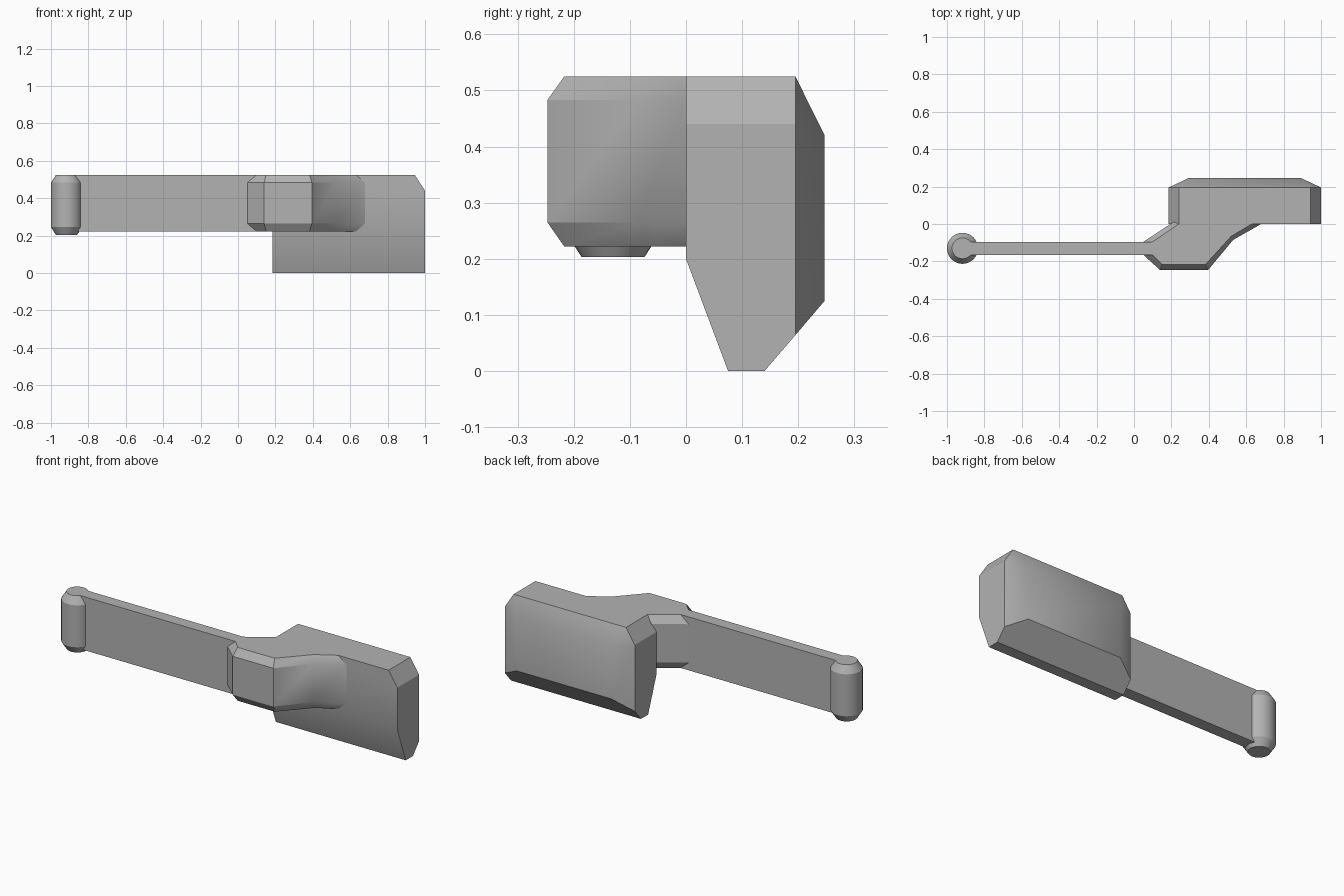
import bpy, bmesh, math

cube = bpy.data.objects.get("Cube")
if cube:
    bpy.data.objects.remove(cube, do_unlink=True)

grey = bpy.data.materials.new("plain_grey")
grey.use_nodes = True
colour = (0.45, 0.45, 0.45, 1)
grey.diffuse_color = colour
grey.node_tree.nodes["Principled BSDF"].inputs["Base Color"].default_value = colour

BOTTOM, LOW, HIGH, TOP = 0.222, 0.265, 0.483, 0.525
ARM_Y, ARM_HALF = -0.13, 0.035


def finish(name, bm):
    """Turn a bmesh into a shaded grey object."""
    bmesh.ops.recalc_face_normals(bm, faces=bm.faces)
    mesh = bpy.data.meshes.new(name)
    bm.to_mesh(mesh)
    bm.free()
    mesh.materials.append(grey)
    obj = bpy.data.objects.new(name, mesh)
    bpy.context.collection.objects.link(obj)
    bpy.ops.object.select_all(action="DESELECT")
    obj.select_set(True)
    bpy.context.view_layer.objects.active = obj
    bpy.ops.object.shade_smooth_by_angle(angle=math.radians(30))
    return obj


def loft(name, levels):
    """Skin a stack of (outline, z) levels and cap both ends."""
    bm = bmesh.new()
    rings = [[bm.verts.new((x, y, z)) for x, y in outline] for outline, z in levels]
    count = len(rings[0])
    for a, b in zip(rings, rings[1:]):
        for i in range(count):
            j = (i + 1) % count
            bm.faces.new((a[i], a[j], b[j], b[i]))
    bm.faces.new(rings[0])
    bm.faces.new(rings[-1])
    return finish(name, bm)


def circle(x, y, radius, sides=32):
    steps = [2 * math.pi * i / sides for i in range(sides)]
    return [(x + radius * math.cos(a), y + radius * math.sin(a)) for a in steps]


# Pivot pin with chamfered ends
wide, narrow = circle(-0.917, ARM_Y, 0.083), circle(-0.917, ARM_Y, 0.056)
loft("pivot_pin", [(narrow, 0.203), (wide, 0.245), (wide, HIGH), (narrow, TOP)])

# Flat arm
y0, y1 = ARM_Y - ARM_HALF, ARM_Y + ARM_HALF
arm = [(-0.917, y0), (0.1, y0), (0.1, y1), (-0.917, y1)]
loft("arm", [(arm, BOTTOM), (arm, TOP)])

# Cranked hub joining the arm to the block
outer = [(0.05, y0), (0.14, -0.247), (0.395, -0.247), (0.53, -0.085),
         (0.68, 0), (0.68, 0.01), (0.21, 0.01), (0.05, y1)]
inner = [(0.1, y0), (0.15, -0.217), (0.382, -0.217), (0.52, -0.065),
         (0.63, 0), (0.63, 0.01), (0.245, 0.004), (0.1, y1)]
loft("hub", [(inner, BOTTOM), (outer, LOW), (outer, HIGH), (inner, TOP)])

# Faceted end block: (half width, y, z) corners mirrored about its middle
corners = [(0.4075, 0, 0.2), (0.4075, 0.075, 0), (0.4075, 0.14, 0),
           (0.4075, 0.195, 0.064), (0.4075, 0.195, 0.44), (0.4075, 0, 0.44),
           (0.3525, 0, TOP), (0.3525, 0.195, TOP),
           (0.2975, 0.247, 0.42), (0.2975, 0.247, 0.125)]
bm = bmesh.new()
for half, y, z in corners:
    for side in (-1, 1):
        bm.verts.new((0.5925 + side * half, y, z))
bmesh.ops.convex_hull(bm, input=bm.verts)
bmesh.ops.dissolve_limit(bm, angle_limit=math.radians(2), verts=bm.verts, edges=bm.edges)
finish("end_block", bm)
